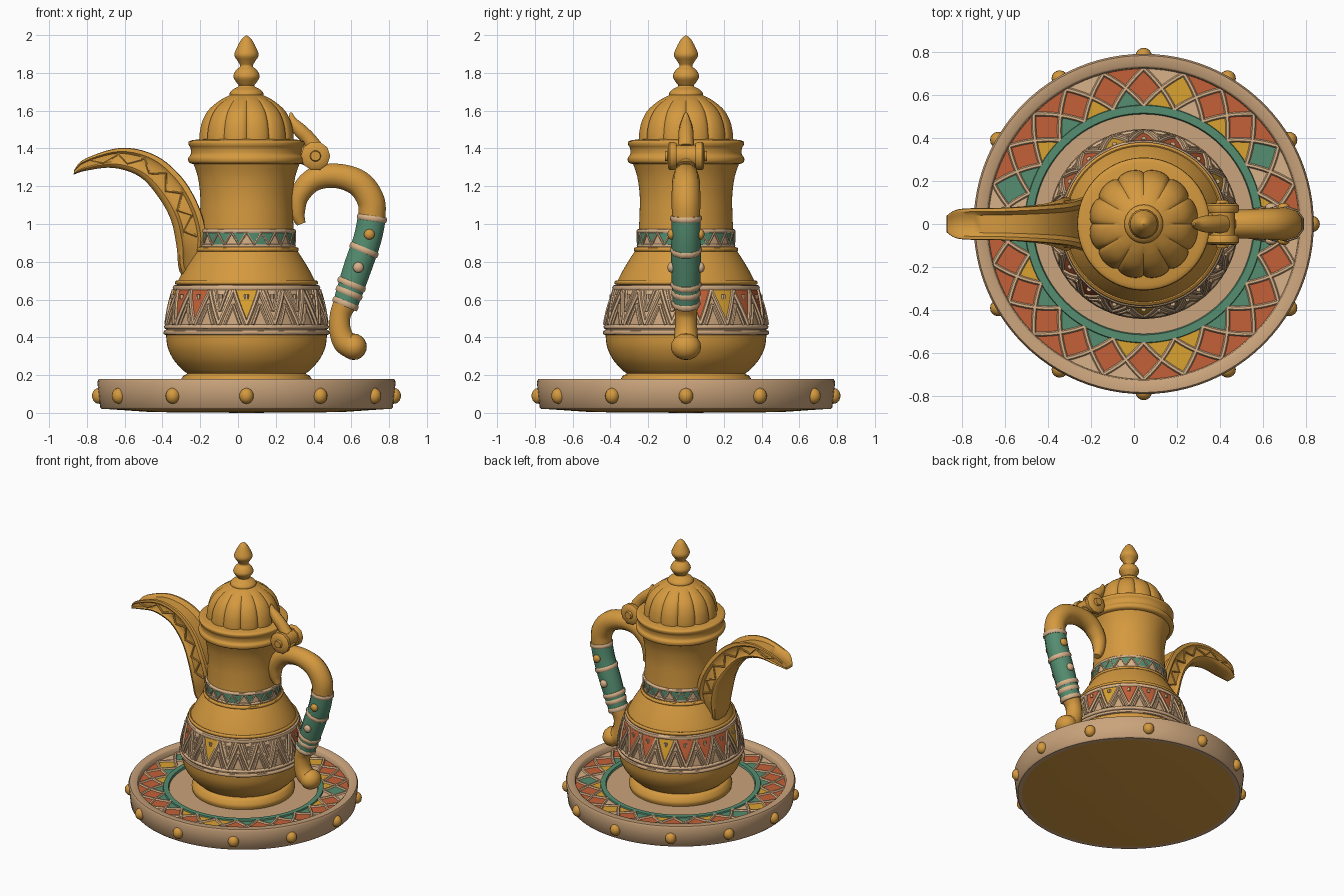
import bpy, bmesh, math, random
from mathutils import Vector

if "Cube" in bpy.data.objects:
    bpy.data.objects.remove(bpy.data.objects["Cube"])
random.seed(4)
CX = 0.045  # axis of pot and tray
TAU = math.tau


def material(name, rgb):
    m = bpy.data.materials.new(name)
    m.use_nodes = True
    m.diffuse_color = (*rgb, 1)
    m.node_tree.nodes["Principled BSDF"].inputs["Base Color"].default_value = (*rgb, 1)
    return m


gold = material("gold", (0.66, 0.32, 0.05))
beige = material("beige", (0.59, 0.37, 0.20))
cream = material("cream", (0.68, 0.44, 0.25))
red = material("terracotta", (0.56, 0.12, 0.04))
green = material("green", (0.09, 0.27, 0.165))
mustard = material("mustard", (0.70, 0.36, 0.03))
PAINT = [beige, cream, red, green, mustard]


def finish(name, bm, mats):
    me = bpy.data.meshes.new(name)
    bm.to_mesh(me)
    bm.free()
    for m in mats:
        me.materials.append(m)
    ob = bpy.data.objects.new(name, me)
    bpy.context.collection.objects.link(ob)
    return smooth(ob)


def smooth(ob):
    bpy.ops.object.select_all(action="DESELECT")
    bpy.context.view_layer.objects.active = ob
    ob.select_set(True)
    bpy.ops.object.shade_smooth_by_angle(angle=math.radians(45))
    return ob


def spline(pts, n=6):
    """Catmull-Rom through tuples of any length."""
    P = [pts[0], *pts, pts[-1]]
    out = []
    for a, b, c, d in zip(P, P[1:], P[2:], P[3:]):
        for k in range(n):
            t = k / n
            out.append(tuple(0.5 * (2 * q + (r - p) * t + (2 * p - 5 * q + 4 * r - s) * t * t
                             + (3 * q - p - 3 * r + s) * t ** 3) for p, q, r, s in zip(a, b, c, d)))
    return out + [tuple(pts[-1])]


def lathe(name, prof, mat, seg=72, lobe=None):
    bm = bmesh.new()
    rows = []
    for r, z in prof:
        row = []
        for j in range(seg):
            a = TAU * j / seg
            q = max(r, 1e-4) * (lobe(a, z) if lobe else 1)
            row.append(bm.verts.new((CX + q * math.cos(a), q * math.sin(a), z)))
        rows.append(row)
    for lo, hi in zip(rows, rows[1:]):
        for j in range(seg):
            k = (j + 1) % seg
            bm.faces.new((lo[j], lo[k], hi[k], hi[j]))
    bmesh.ops.remove_doubles(bm, verts=bm.verts, dist=2e-5)
    return finish(name, bm, [mat])


def bead(name, r, z, d, mat):
    ring = [(r + d * math.cos(TAU * k / 8), z + d * math.sin(TAU * k / 8)) for k in range(9)]
    return lathe(name, ring, mat)


def tubes(name, paths, mat, res=3):
    """Each path is a list of (x, y, z, radius)."""
    cu = bpy.data.curves.new(name, "CURVE")
    cu.dimensions, cu.bevel_depth, cu.bevel_resolution, cu.use_fill_caps = "3D", 1, res, True
    for path in paths:
        sp = cu.splines.new("POLY")
        sp.points.add(len(path) - 1)
        for p, (x, y, z, r) in zip(sp.points, path):
            p.co, p.radius = (x, y, z, 1), r
    cu.materials.append(mat)
    ob = bpy.data.objects.new(name, cu)
    bpy.context.collection.objects.link(ob)
    bpy.ops.object.select_all(action="DESELECT")
    bpy.context.view_layer.objects.active = ob
    ob.select_set(True)
    bpy.ops.object.convert(target="MESH")
    return smooth(bpy.context.object)


def ball(name, loc, scale, mat):
    bm = bmesh.new()
    bmesh.ops.create_uvsphere(bm, u_segments=16, v_segments=10, radius=1)
    for v in bm.verts:
        v.co = Vector(loc) + Vector(p * s for p, s in zip(v.co, scale))
    return finish(name, bm, [mat])


def patches(name, surf, cells, up=False):
    """Coloured plates: four (angle, s) corners each, laid on a surface."""
    bm = bmesh.new()
    n = 4
    for (p, q, r, s), m in cells:
        def at(i, j):
            u, v = i / n, j / n
            return bm.verts.new(surf(*((p[k] * (1 - u) + q[k] * u) * (1 - v)
                                       + (s[k] * (1 - u) + r[k] * u) * v for k in (0, 1))))
        g = [[at(i, j) for j in range(n + 1)] for i in range(n + 1)]
        for i in range(n):
            for j in range(n):
                f = bm.faces.new((g[i][j], g[i + 1][j], g[i + 1][j + 1], g[i][j + 1]))
                f.material_index = PAINT.index(m)
                f.normal_update()
                c = f.calc_center_median()
                if f.normal.dot(Vector((0, 0, 1)) if up else Vector((c.x - CX, c.y, 0))) < 0:
                    f.normal_flip()
    bmesh.ops.remove_doubles(bm, verts=bm.verts, dist=1e-4)
    return finish(name, bm, PAINT)


def ridge(surf, p, q, r, n=6):
    return [(*surf(*(a + (b - a) * k / n for a, b in zip(p, q))), r) for k in range(n + 1)]


# Tray: shell, gold underside, green ring and studs
lathe("tray", [(0.73, 0.02), (0.765, 0.02), (0.775, 0.03), (0.79, 0.165), (0.782, 0.18), (0.735, 0.18),
               (0.725, 0.172), (0.72, 0.13), (0, 0.13)], beige, 96)
lathe("tray_underside", [(0, 0), (0.5, 0.004), (0.735, 0.02)], gold, 96)
lathe("tray_green_ring", [(0.555, 0.13), (0.55, 0.145), (0.515, 0.145), (0.51, 0.13)], green, 96)
for k in range(12):
    a = TAU * k / 12
    ball("tray_stud", (CX + 0.78 * math.cos(a), 0.78 * math.sin(a), 0.09), (0.038, 0.038, 0.042), gold)

# Tray mosaic: diamonds and triangles under a raised lattice
def tray_surf(a, s):
    return (CX + s * math.cos(a), s * math.sin(a), 0.136)

N, R0, R1 = 24, 0.55, 0.722
RM, step = (R0 + R1) / 2, TAU / N
cells, lines = [], []
for i in range(N):
    a, m, b = i * step, (i + 0.5) * step, (i + 1) * step
    tint = green if i in (2, 11) else mustard if i % 7 == 5 else red
    cells.append((((a, R0), (m, RM), (a, R1), (a - step / 2, RM)), tint))
    cells.append((((a, R0), (b, R0), (m, RM), (m, RM)), random.choice([cream, mustard, green, mustard])))
    cells.append((((a, R1), (b, R1), (m, RM), (m, RM)), random.choice([red, red, cream])))
    lines += [ridge(tray_surf, (a, R0), (b, R1), 0.011), ridge(tray_surf, (b, R0), (a, R1), 0.011)]
patches("tray_mosaic", tray_surf, cells, True)
tubes("tray_lattice", lines, cream, 1)

# Pot body in stacked turned sections
lathe("pot_foot_and_belly", spline([(0.35, 0.13), (0.355, 0.16), (0.335, 0.195), (0.315, 0.208), (0.335, 0.225),
      (0.385, 0.28), (0.418, 0.35), (0.427, 0.43)], 4), gold)
lathe("belly_band", [(0.427, 0.43), (0.422, 0.48), (0.408, 0.55), (0.39, 0.61), (0.37, 0.67)], beige)
lathe("pot_shoulder", spline([(0.37, 0.67), (0.362, 0.70), (0.325, 0.77), (0.275, 0.85), (0.252, 0.88)], 4), gold)
lathe("neck_band", [(0.252, 0.87), (0.25, 0.97)], cream)
lathe("pot_neck", spline([(0.25, 0.96), (0.246, 1.05), (0.245, 1.15), (0.258, 1.25), (0.285, 1.33)], 4), gold)
lathe("pot_collar", spline([(0.27, 1.315), (0.303, 1.325), (0.308, 1.35), (0.295, 1.37), (0.296, 1.40),
      (0.306, 1.42), (0.3, 1.44), (0.24, 1.45)], 4), gold)
for r, z, d, m in [(0.428, 0.425, 0.013, beige), (0.425, 0.455, 0.012, cream), (0.375, 0.662, 0.016, cream),
                   (0.368, 0.69, 0.012, gold), (0.265, 0.865, 0.012, gold), (0.252, 0.885, 0.009, cream),
                   (0.25, 0.962, 0.012, cream)]:
    bead("pot_bead", r, z, d, m)

# Lid: lobed dome and finial
lathe("lid_dome", spline([(0.255, 1.44), (0.253, 1.48), (0.24, 1.54), (0.208, 1.60), (0.15, 1.65), (0.085, 1.685),
      (0.04, 1.69)], 4), gold, 144,
      lambda a, z: 0.93 + 0.07 * math.sqrt(abs(math.sin(6 * a))) if z < 1.67 else 0.97)
lathe("lid_finial", spline([(0.085, 1.67), (0.09, 1.69), (0.075, 1.71), (0.042, 1.73), (0.05, 1.745), (0.07, 1.78),
      (0.055, 1.815), (0.034, 1.835), (0.045, 1.86), (0.064, 1.895), (0.048, 1.94), (0.025, 1.98), (0, 2)], 4), gold, 32)

# Carved belly band: nested chevrons with coloured triangles
def belly_surf(a, z):
    r = 0.43 - 0.052 * ((z - 0.45) / 0.22) ** 1.4
    return (CX + r * math.cos(a), r * math.sin(a), z)

Z0, Z1, N = 0.468, 0.65, 18
step = TAU / N
cells, lines = [], []
for i in range(N):
    a, m, b = i * step, (i + 0.5) * step, (i + 1) * step
    back = math.sin(m) > 0 or math.cos(m) < -0.55
    tint = (mustard if i % 4 == 1 else red) if back or i == 13 else cream
    cells.append((((a, Z1), (b, Z1), (m, Z0), (m, Z0)), tint))
    for s in (-1, 1):
        lines.append(ridge(belly_surf, (m, Z0), (m + s * step / 2, Z1), 0.012))
        lines.append(ridge(belly_surf, (b + s * step * 0.28, Z0), (b, Z1 - 0.075), 0.009))
        if tint is cream:
            lines.append(ridge(belly_surf, (m, Z0 + 0.07), (m + s * step * 0.24, Z1), 0.009))
    x, y, z = belly_surf(m, Z1 - 0.035)
    lines.append([(x, y, z - 0.012, 0.012), (x, y, z + 0.012, 0.012)])
patches("belly_triangles", belly_surf, cells)
tubes("belly_carving", lines, cream, 1)

# Neck band: green teeth with cream zigzag
def neck_surf(a, z):
    return (CX + 0.257 * math.cos(a), 0.257 * math.sin(a), z)

N = 20
step = TAU / N
cells, lines = [], []
for i in range(N):
    a, m, b = i * step, (i + 0.5) * step, (i + 1) * step
    cells.append((((a, 0.955), (b, 0.955), (m, 0.885), (m, 0.885)), green))
    if i % 3 == 0:
        cells.append((((m, 0.89), (m + step, 0.89), (b, 0.95), (b, 0.95)), green))
    lines += [ridge(neck_surf, (a, 0.955), (m, 0.89), 0.006, 3), ridge(neck_surf, (m, 0.89), (b, 0.955), 0.006, 3)]
patches("neck_teeth", neck_surf, cells)
tubes("neck_zigzag", lines, cream, 1)

# Spout: open channel lofted through (bottom x, bottom z, top x, top z, half width)
S = spline([(-0.87, 1.262, -0.868, 1.285, 0.04), (-0.80, 1.283, -0.81, 1.345, 0.07), (-0.66, 1.297, -0.62, 1.403, 0.075),
            (-0.52, 1.25, -0.44, 1.365, 0.085), (-0.42, 1.14, -0.30, 1.25, 0.10), (-0.355, 1.02, -0.21, 1.10, 0.125),
            (-0.325, 0.88, -0.17, 0.96, 0.12), (-0.31, 0.75, -0.18, 0.85, 0.09), (-0.25, 0.69, -0.15, 0.78, 0.05)], 5)
half = [(0.5, 0), (0.88, 0.08), (0.98, 0.2), (0.84, 0.3), (0.84, 0.72), (1, 0.82), (0.97, 0.98), (0.78, 1), (0.55, 0.78)]
section = half + [(-w, f) for w, f in reversed(half)]

def on_spout(s, w, f):
    bx, bz, tx, tz, hw = s
    return (bx + (tx - bx) * f, hw * w, bz + (tz - bz) * f)

bm = bmesh.new()
rings = [[bm.verts.new(on_spout(s, w, f)) for w, f in section] for s in S]
for p, q in zip(rings, rings[1:]):
    for j in range(len(section)):
        k = (j + 1) % len(section)
        bm.faces.new((p[j], p[k], q[k], q[j]))
bm.faces.new(rings[0])
bm.faces.new(rings[-1])
bmesh.ops.recalc_face_normals(bm, faces=bm.faces)
finish("spout", bm, [gold])
tubes("spout_leaf_ridges", [[(*on_spout(s, 0.85 * side, 0.32 if k % 2 else 0.7), 0.008)
      for k, s in enumerate(S[6:32:2])] for side in (-1, 1)], gold, 1)

# Handle: upper arch, green grip, lower curl
def flat(pts):
    return spline([(x, 0, z, r) for x, z, r in pts])

tubes("handle_arch", [flat([(0.335, 1.0, 0.025), (0.315, 1.06, 0.042), (0.325, 1.15, 0.055), (0.40, 1.235, 0.065),
      (0.52, 1.255, 0.068), (0.64, 1.215, 0.074), (0.705, 1.12, 0.076), (0.708, 1.02, 0.074)])], gold)
tubes("handle_grip", [flat([(0.708, 1.03, 0.078), (0.685, 0.92, 0.078), (0.63, 0.76, 0.078), (0.57, 0.58, 0.07)])], green)
tubes("handle_curl", [flat([(0.57, 0.585, 0.066), (0.542, 0.52, 0.058), (0.54, 0.44, 0.06), (0.565, 0.375, 0.066),
      (0.61, 0.35, 0.07)])], gold)
ball("handle_curl_end", (0.615, 0.35, 0), (0, 0, 0), gold).scale = (1, 1, 1)
bpy.data.objects.remove(bpy.data.objects["handle_curl_end"])
ball("handle_scroll", (0.612, 0, 0.35), (0.07, 0.08, 0.07), gold)
for x, z, r, dx in [(0.709, 1.03, 0.084, 0.002), (0.667, 0.862, 0.085, 0.006), (0.601, 0.68, 0.083, 0.006),
                    (0.588, 0.635, 0.078, 0.006), (0.569, 0.578, 0.076, 0.006)]:
    tubes("grip_band", [[(x - dx, 0, z - 0.014, r * 0.94), (x - dx / 2, 0, z - 0.007, r),
                         (x + dx / 2, 0, z + 0.007, r), (x + dx, 0, z + 0.014, r * 0.94)]], cream)
for side in (-1, 1):
    for x, z, m in [(0.695, 0.945, gold), (0.637, 0.77, cream)]:
        ball("grip_stud", (x, side * 0.078, z), (0.028, 0.02, 0.028), m)

# Hinge and thumb lever
tubes("hinge_link", [flat([(0.29, 1.37, 0.05), (0.37, 1.36, 0.055), (0.44, 1.30, 0.05)])], gold)
for side in (-1, 1):
    tubes("hinge_cheek", [[(0.41, side * y, 1.36, r) for y, r in
          [(0.05, 0.07), (0.062, 0.078), (0.085, 0.078), (0.096, 0.066), (0.097, 0.03), (0.112, 0.026)]]], gold)
tubes("hinge_barrel", [[(0.41, -0.06, 1.36, 0.06), (0.41, 0.06, 1.36, 0.06)]], gold)
tubes("thumb_lever", [flat([(0.41, 1.40, 0.045), (0.37, 1.455, 0.04), (0.325, 1.50, 0.038), (0.29, 1.545, 0.025),
      (0.28, 1.59, 0.006)])], gold)
